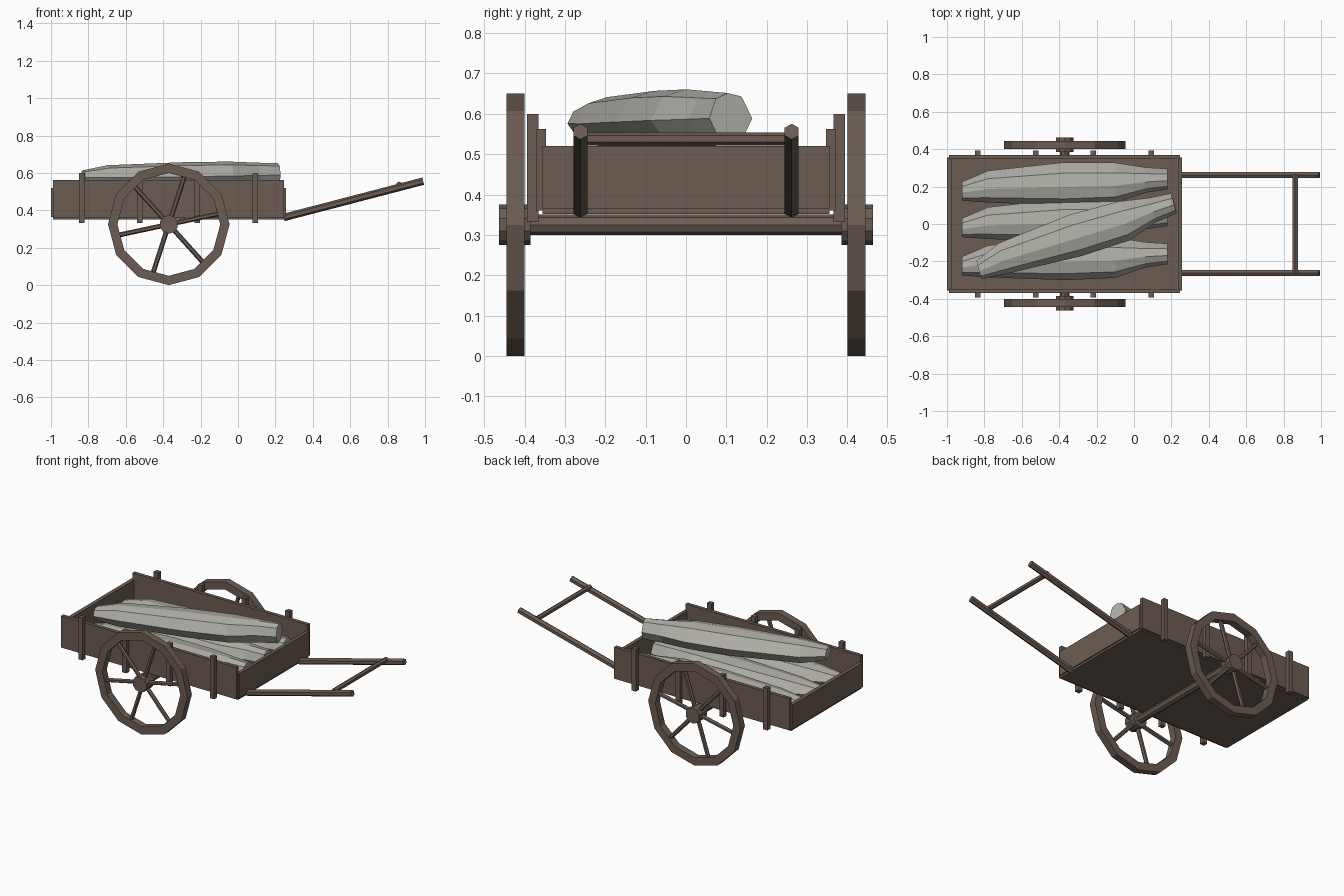
import bpy, bmesh, math
from mathutils import Vector, Matrix

cube = bpy.data.objects.get("Cube")
if cube:
    bpy.data.objects.remove(cube, do_unlink=True)


def material(name, rgb):
    m = bpy.data.materials.new(name)
    m.use_nodes = True
    m.diffuse_color = (*rgb, 1)
    m.node_tree.nodes["Principled BSDF"].inputs["Base Color"].default_value = (*rgb, 1)
    return m


wood = material("brown wood", (0.15, 0.108, 0.085))
cloth = material("pale grey", (0.43, 0.42, 0.38))


def finish(name, bm, mat):
    bmesh.ops.recalc_face_normals(bm, faces=bm.faces)
    mesh = bpy.data.meshes.new(name)
    bm.to_mesh(mesh)
    bm.free()
    mesh.materials.append(mat)
    ob = bpy.data.objects.new(name, mesh)
    bpy.context.collection.objects.link(ob)
    return ob


def box(name, lo, hi):
    lo, hi = Vector(lo), Vector(hi)
    bm = bmesh.new()
    mat = Matrix.Translation((lo + hi) / 2) @ Matrix.Diagonal((*(hi - lo), 1))
    bmesh.ops.create_cube(bm, size=1, matrix=mat)
    return finish(name, bm, wood)


def rod(name, a, b, radius, sides):
    a, b = Vector(a), Vector(b)
    turn = (b - a).to_track_quat('Z', 'Y').to_matrix().to_4x4()
    bm = bmesh.new()
    bmesh.ops.create_cone(bm, cap_ends=True, segments=sides, radius1=radius, radius2=radius,
                          depth=(b - a).length, matrix=Matrix.Translation((a + b) / 2) @ turn)
    return finish(name, bm, wood)


def rim(name, cx, cz, y0, y1, r_in, r_out, sides=12):
    bm = bmesh.new()
    rings = []
    for i in range(sides):
        t = math.tau * i / sides
        rings.append([bm.verts.new((cx + r * math.cos(t), y, cz + r * math.sin(t)))
                      for r, y in ((r_in, y0), (r_out, y0), (r_out, y1), (r_in, y1))])
    for i in range(sides):
        p, q = rings[i], rings[(i + 1) % sides]
        for k in range(4):
            bm.faces.new((p[k], p[(k + 1) % 4], q[(k + 1) % 4], q[k]))
    return finish(name, bm, wood)


# Stations along a bundle: x, sideways drift, half width, half height
STATIONS = [(-0.55, -0.04, 0.05, 0.035), (-0.41, -0.015, 0.085, 0.06), (0, 0, 0.115, 0.07),
            (0.27, 0.005, 0.108, 0.07), (0.43, 0.02, 0.068, 0.062), (0.55, 0.025, 0.055, 0.057)]
SECTION = [(1, -0.1), (0.5, 0.85), (-0.15, 1), (-0.7, 0.75), (-1, -0.1), (-0.55, -1), (0.55, -1)]


def bundle(name, centre, yaw=0, pitch=0):
    bm = bmesh.new()
    rings = [[bm.verts.new((x, d + w * u, h * v)) for u, v in SECTION] for x, d, w, h in STATIONS]
    n = len(SECTION)
    for p, q in zip(rings, rings[1:]):
        for k in range(n):
            bm.faces.new((p[k], p[(k + 1) % n], q[(k + 1) % n], q[k]))
    bm.faces.new(rings[0])
    bm.faces.new(rings[-1])
    ob = finish(name, bm, cloth)
    ob.location = centre
    ob.rotation_euler = (0, pitch, yaw)


# Cart bed
box("floor", (-0.99, -0.355, 0.352), (0.25, 0.355, 0.372))
box("rear_board", (-1.0, -0.355, 0.365), (-0.975, 0.355, 0.52))
box("handle_end_board", (0.235, -0.355, 0.365), (0.257, 0.355, 0.52))

# Wheel centre
CX, CZ = -0.37, 0.325
rod("axle", (CX, -0.42, CZ), (CX, 0.42, CZ), 0.025, 8)

for s, side in ((1, "left"), (-1, "right")):
    # Side walls with upright posts
    box(side + "_wall", (-0.988, min(s * 0.347, s * 0.37), 0.36), (0.247, max(s * 0.347, s * 0.37), 0.562))
    for i in range(4):
        x = -0.835 + 0.309 * i
        box(f"{side}_post_{i + 1}", (x - 0.015, min(s * 0.365, s * 0.394), 0.332),
            (x + 0.015, max(s * 0.365, s * 0.394), 0.60))
    # Wheel
    rim(side + "_wheel_rim", CX, CZ, s * 0.40, s * 0.445, 0.275, 0.325)
    rod(side + "_hub", (CX, s * 0.385, CZ), (CX, s * 0.463, CZ), 0.05, 10)
    for i in range(6):
        t = math.radians(12 + 60 * i)
        rod(f"{side}_spoke_{i + 1}", (CX, s * 0.423, CZ),
            (CX + 0.28 * math.cos(t), s * 0.423, CZ + 0.28 * math.sin(t)), 0.013, 6)
    # Handle
    rod(side + "_handle", (0.245, s * 0.262, 0.362), (0.99, s * 0.262, 0.556), 0.02, 6)

rod("handle_crossbar", (0.862, -0.265, 0.538), (0.862, 0.265, 0.538), 0.016, 6)

# Load: three bundles on the floor and one laid across them
for i, y in enumerate((0.215, 0.02, -0.185)):
    bundle(f"lower_bundle_{i + 1}", (-0.37, y, 0.44))
bundle("upper_bundle", (-0.31, -0.06, 0.587), math.radians(15.5), math.radians(-0.8))
